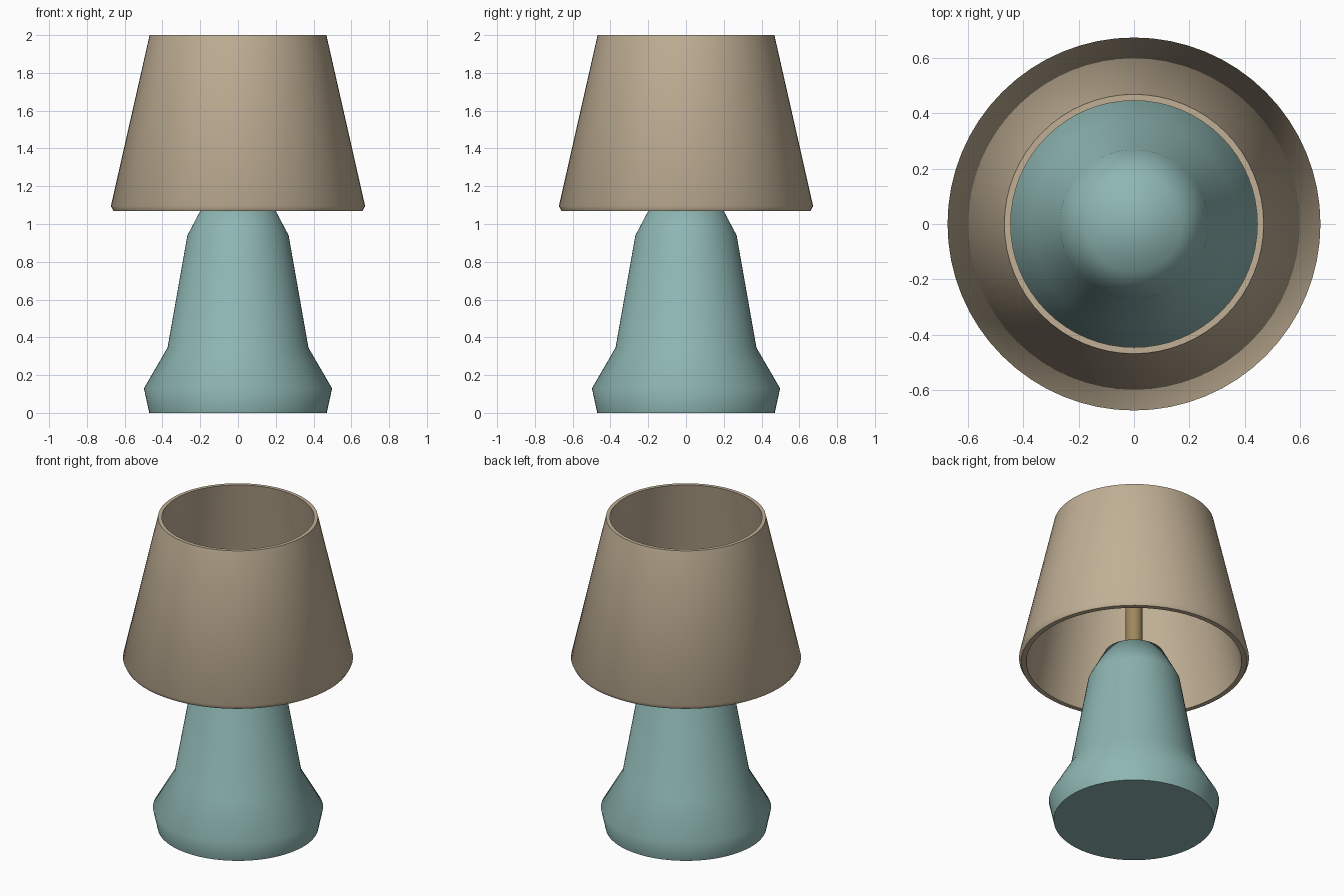
import bpy
import math

if "Cube" in bpy.data.objects:
    bpy.data.objects.remove(bpy.data.objects["Cube"])


def material(name, color):
    mat = bpy.data.materials.new(name)
    mat.diffuse_color = (*color, 1)
    mat.use_nodes = True
    mat.node_tree.nodes["Principled BSDF"].inputs["Base Color"].default_value = mat.diffuse_color
    return mat


def lathe(name, profile, mat, closed=False, caps=False, sharp=50, n=64):
    """Revolve an (r, z) profile, listed counter-clockwise, around z."""
    m = len(profile)
    verts = [(r * math.cos(2 * math.pi * i / n), r * math.sin(2 * math.pi * i / n), z)
             for r, z in profile for i in range(n)]
    faces = []
    for k in range(m if closed else m - 1):
        a, b = k * n, (k + 1) % m * n
        for i in range(n):
            j = (i + 1) % n
            faces.append((a + i, a + j, b + j, b + i))
    if caps:
        faces.append(tuple(reversed(range(n))))
        faces.append(tuple(range((m - 1) * n, m * n)))
    mesh = bpy.data.meshes.new(name)
    mesh.from_pydata(verts, [], faces)
    mesh.materials.append(mat)
    obj = bpy.data.objects.new(name, mesh)
    bpy.context.collection.objects.link(obj)
    bpy.ops.object.select_all(action='DESELECT')
    obj.select_set(True)
    bpy.context.view_layer.objects.active = obj
    bpy.ops.object.shade_smooth_by_angle(angle=math.radians(sharp))
    return obj


teal = material("teal_ceramic", (0.27, 0.47, 0.45))
linen = material("linen", (0.53, 0.43, 0.30))
brass = material("brass", (0.34, 0.24, 0.11))

# Ceramic body: flared foot, tapering neck, shoulder and flat top
lathe("lamp_base", [(0.47, 0), (0.498, 0.13), (0.373, 0.345), (0.268, 0.94), (0.173, 1.12)],
      teal, caps=True, sharp=65)

# Open tube rising from the body inside the shade
lathe("stem", [(0.05, 1.08), (0.05, 1.62)], brass)

# Hollow tapered shade with a bevelled lower rim
lathe("lamp_shade", [(0.66, 1.07), (0.673, 1.095), (0.468, 2.0), (0.445, 2.0), (0.63, 1.07)],
      linen, closed=True)
